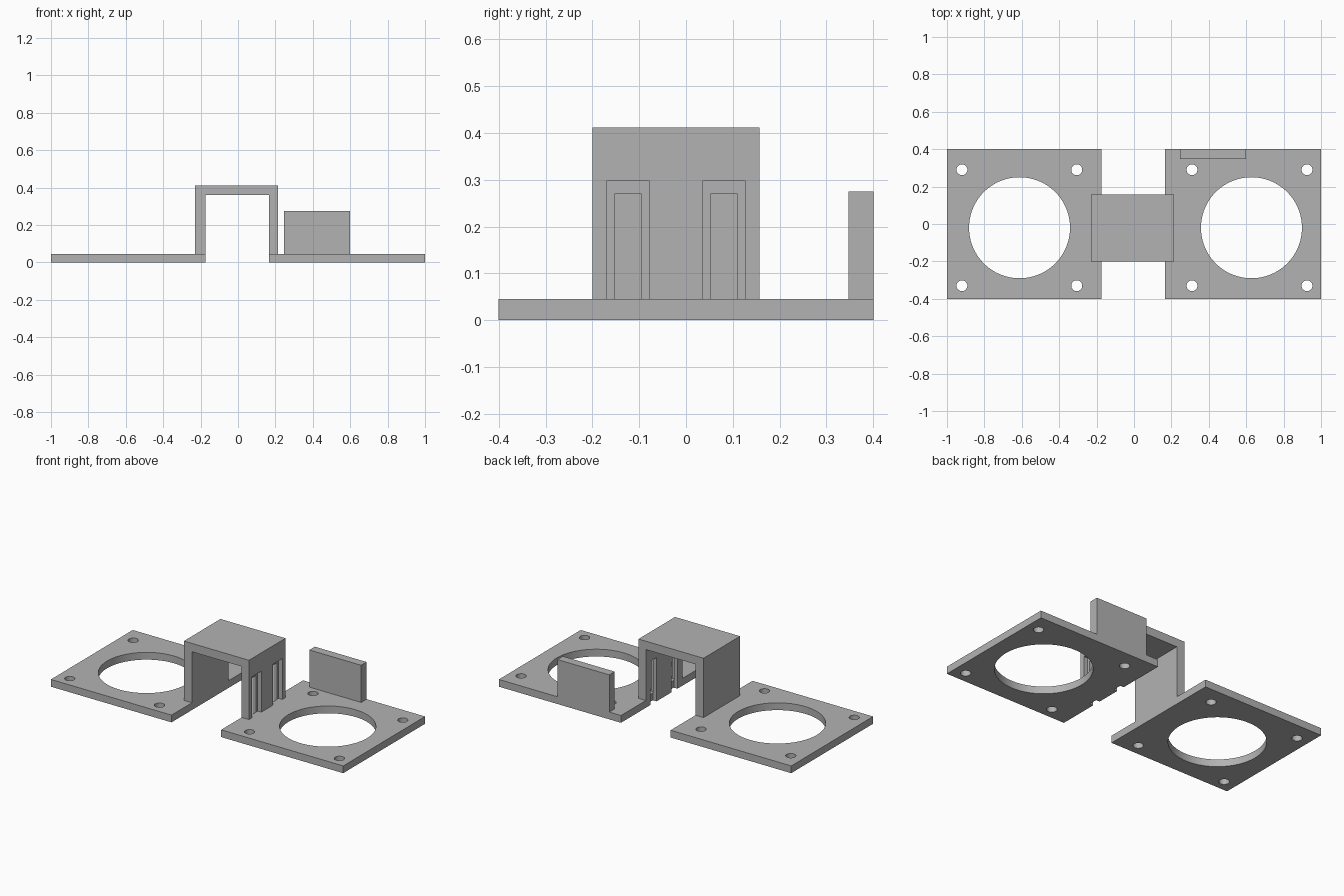
import bpy, bmesh, math

if "Cube" in bpy.data.objects:
    bpy.data.objects.remove(bpy.data.objects["Cube"])

# Single grey material
grey = bpy.data.materials.new("matte_grey")
grey.use_nodes = True
colour = (0.45, 0.45, 0.45, 1)
grey.diffuse_color = colour
grey.node_tree.nodes["Principled BSDF"].inputs["Base Color"].default_value = colour

THICK = 0.045       # base plate thickness


def finish(name, bm):
    mesh = bpy.data.meshes.new(name)
    bm.to_mesh(mesh)
    bm.free()
    mesh.materials.append(grey)
    obj = bpy.data.objects.new(name, mesh)
    bpy.context.collection.objects.link(obj)
    return obj


def box(name, x, y, z):
    bm = bmesh.new()
    bmesh.ops.create_cube(bm, size=1)
    for v in bm.verts:
        v.co = [lo + (c + 0.5) * (hi - lo) for c, (lo, hi) in zip(v.co, (x, y, z))]
    return finish(name, bm)


def drill(x, y, radius, sides):
    bm = bmesh.new()
    bmesh.ops.create_cone(bm, cap_ends=True, segments=sides, radius1=radius,
                          radius2=radius, depth=0.3)
    bmesh.ops.translate(bm, verts=bm.verts, vec=(x, y, 0))
    return finish("drill", bm)


def activate(obj):
    bpy.ops.object.select_all(action='DESELECT')
    obj.select_set(True)
    bpy.context.view_layer.objects.active = obj


def cut(target, cutter):
    mod = target.modifiers.new("cut", 'BOOLEAN')
    mod.operation = 'DIFFERENCE'
    mod.solver = 'EXACT'
    mod.object = cutter
    activate(target)
    bpy.ops.object.modifier_apply(modifier=mod.name)
    bpy.data.objects.remove(cutter)


# Base plates, each with a large opening and four screw holes
def fan_plate(name, x, hole_x, screw_xs):
    plate = box(name, x, (-0.4, 0.4), (0, THICK))
    cut(plate, drill(hole_x, -0.02, 0.27, 96))
    for sx in screw_xs:
        for sy in (-0.33, 0.29):
            cut(plate, drill(sx, sy, 0.029, 32))
    return plate


right_plate = fan_plate("right_plate", (-1, -0.175), -0.612, (-0.92, -0.306))
left_plate = fan_plate("left_plate", (0.165, 1), 0.628, (0.31, 0.925))

# Bridge: an inverted U joining the plates
outline = [(-0.23, THICK), (-0.23, 0.412), (0.215, 0.412), (0.215, THICK),
           (0.165, THICK), (0.165, 0.36), (-0.175, 0.36), (-0.175, THICK)]
bm = bmesh.new()
face = bm.faces.new([bm.verts.new((x, -0.2, z)) for x, z in outline])
swept = bmesh.ops.extrude_face_region(bm, geom=[face])["geom"]
bmesh.ops.translate(bm, verts=[v for v in swept if isinstance(v, bmesh.types.BMVert)],
                    vec=(0, 0.357, 0))
bmesh.ops.recalc_face_normals(bm, faces=bm.faces)
bridge = finish("bridge", bm)

# Stepped slots: wide recess on the outside, narrow slot right through
for mid in (-0.124, 0.081):
    narrow = (mid - 0.028, mid + 0.028)
    cut(bridge, box("recess", (0.19, 0.25), (mid - 0.045, mid + 0.045), (0, 0.298)))
    cut(bridge, box("slot", (0.1, 0.25), narrow, (-0.1, 0.271)))
    cut(left_plate, box("notch", (0.1, 0.19), narrow, (-0.1, 0.1)))

# Upright tab at the back edge
box("back_tab", (0.245, 0.6), (0.347, 0.4), (THICK, 0.275))

# Smooth the round holes, keep the edges sharp
for plate in (right_plate, left_plate):
    activate(plate)
    bpy.ops.object.shade_smooth_by_angle(angle=math.radians(30))
